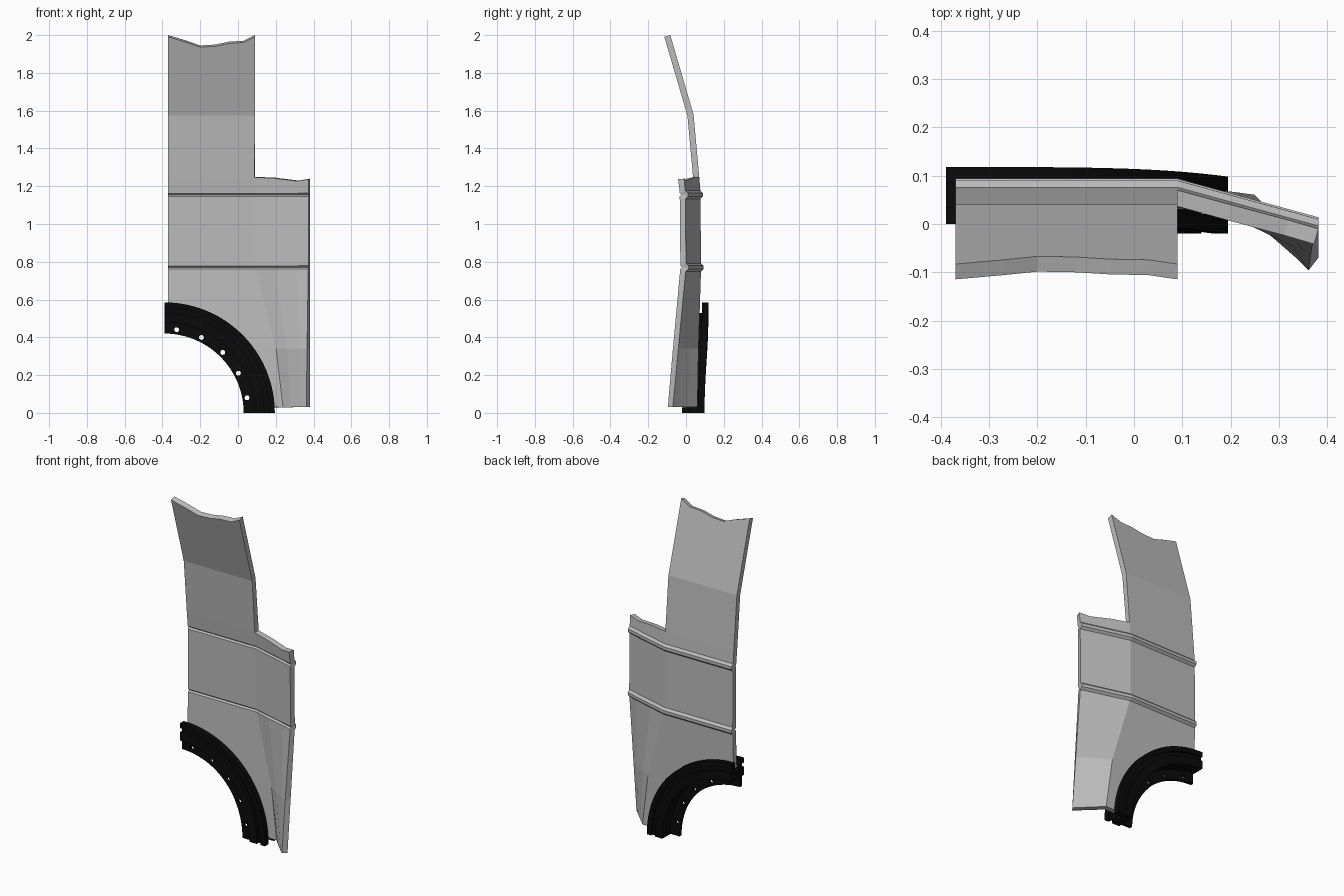
import bpy, bmesh, math
from mathutils import Vector, Matrix

cube = bpy.data.objects.get("Cube")
if cube:
    bpy.data.objects.remove(cube)


def material(name, rgb, rough):
    m = bpy.data.materials.new(name)
    m.use_nodes = True
    m.diffuse_color = (*rgb, 1)
    b = m.node_tree.nodes["Principled BSDF"]
    b.inputs["Base Color"].default_value = (*rgb, 1)
    b.inputs["Roughness"].default_value = rough
    return m


grey = material("panel grey", (0.5, 0.5, 0.5), 0.5)
black = material("rubber black", (0.003, 0.003, 0.003), 0.6)
CENTRE_X = -0.39


def make_object(name, bm, mat):
    mesh = bpy.data.meshes.new(name)
    bm.to_mesh(mesh)
    bm.free()
    obj = bpy.data.objects.new(name, mesh)
    bpy.context.collection.objects.link(obj)
    if mat:
        mesh.materials.append(mat)
    return obj


def rod(bm, x, z, radius, sides):
    """Cylinder along y, used for cutting."""
    place = Matrix.Translation((x, 0, z)) @ Matrix.Rotation(math.pi / 2, 4, "X")
    bmesh.ops.create_cone(bm, cap_ends=True, segments=sides, radius1=radius,
                          radius2=radius, depth=1, matrix=place)


def cut(obj, bm):
    """Subtract a temporary cutter and bake the modifiers."""
    cutter = make_object("cutter", bm, None)
    cutter.hide_render = True
    mod = obj.modifiers.new("cut", "BOOLEAN")
    mod.operation = "DIFFERENCE"
    mod.solver = "EXACT"
    mod.object = cutter
    deps = bpy.context.evaluated_depsgraph_get()
    baked = bpy.data.meshes.new_from_object(obj.evaluated_get(deps))
    obj.modifiers.clear()
    obj.data = baked
    bpy.data.objects.remove(cutter)


def lerp(table, t):
    """Piecewise linear lookup in (t, value) pairs, t ascending."""
    for (a, va), (b, vb) in zip(table, table[1:]):
        if t <= b:
            return va + (vb - va) * (t - a) / (b - a)
    return table[-1][1]


# Section curves of the outer skin, by height
main_y = [(0, .06), (.34, .066), (.77, .08), (1.18, .076), (1.24, .071), (1.58, .04), (2, -.083)]
edge_y = [(0, -.073), (.03, -.07), (.77, 0), (1.18, -.004), (1.24, -.01)]
bend_x = [(0, .25), (.03, .25), (.34, .21), (.77, .09), (2, .09)]
RIDGES = (1.155, 0.77)
ridge_rows = [c + d for c in RIDGES for d in (.022, .009, -.009, -.022)]
top_edge = [(-.37, 2), (-.27, 1.97), (-.2, 1.945), (-.12, 1.95),
            (-.05, 1.965), (.03, 1.97), (.09, 2)]
wing_edge = [(.09, 1.25), (.2, 1.245), (.32, 1.23), (.382, 1.24)]


def bulge(z):
    return .014 if any(abs(z - c) < .012 for c in RIDGES) else 0


# Body panel: a tall main sheet and a shorter wing turned inward
bm = bmesh.new()


def sheet(rows, edge, point):
    first, last = edge[0][0], edge[-1][0]
    grid = []
    for i, z in enumerate(rows):
        line = []
        for x, zt in edge:
            line.append(bm.verts.new(point((x - first) / (last - first),
                                           zt if i == 0 else z)))
        grid.append(line)
    for up, low in zip(grid, grid[1:]):
        for j in range(len(edge) - 1):
            bm.faces.new((up[j], up[j + 1], low[j + 1], low[j]))


def main_point(u, z):
    x = -.37 + (lerp(bend_x, z) + .37) * u
    return Vector((x, lerp(main_y, z) + bulge(z), z))


def wing_point(u, z):
    bend = main_point(1, z)
    tip = Vector((.382, lerp(edge_y, z) + bulge(z), z))
    return bend.lerp(tip, u)


lower = ridge_rows + [.34, .03]
sheet([2, 1.58, 1.25] + lower, top_edge, main_point)
sheet([1.25] + lower, wing_edge, wing_point)
bmesh.ops.remove_doubles(bm, verts=bm.verts, dist=.001)
panel = make_object("body_panel", bm, grey)
solid = panel.modifiers.new("thickness", "SOLIDIFY")
solid.thickness = .033
solid.offset = -1

bm = bmesh.new()
rod(bm, CENTRE_X, 0, .537, 96)
cut(panel, bm)

# Wheel arch trim: a grooved section swept through a quarter turn
section = [(.42, .02), (.48, .02), (.48, 0), (.53, 0), (.53, .02), (.555, .02),
           (.555, 0), (.585, 0), (.585, .035), (.53, .035), (.53, .085),
           (.585, .085), (.585, .118), (.555, .118), (.555, .105), (.53, .105),
           (.53, .118), (.48, .118), (.48, .04), (.42, .04)]
STEPS = 24
bm = bmesh.new()
rings = []
for i in range(STEPS + 1):
    a = math.pi / 2 * i / STEPS
    lean = -.02 * math.cos(a) ** 4
    rings.append([bm.verts.new((CENTRE_X + r * math.cos(a), y + lean, r * math.sin(a)))
                  for r, y in section])
for p, q in zip(rings, rings[1:]):
    for j in range(len(section)):
        k = (j + 1) % len(section)
        bm.faces.new((p[j], p[k], q[k], q[j]))
bm.faces.new(rings[0])
bm.faces.new(rings[-1])
bmesh.ops.recalc_face_normals(bm, faces=bm.faces)
arch = make_object("wheel_arch_trim", bm, black)

# Bolt holes along the inner flange
bm = bmesh.new()
for i in range(5):
    a = math.radians(10.4 + 17.8 * i)
    rod(bm, CENTRE_X + .445 * math.cos(a), .445 * math.sin(a), .013, 12)
cut(arch, bm)
